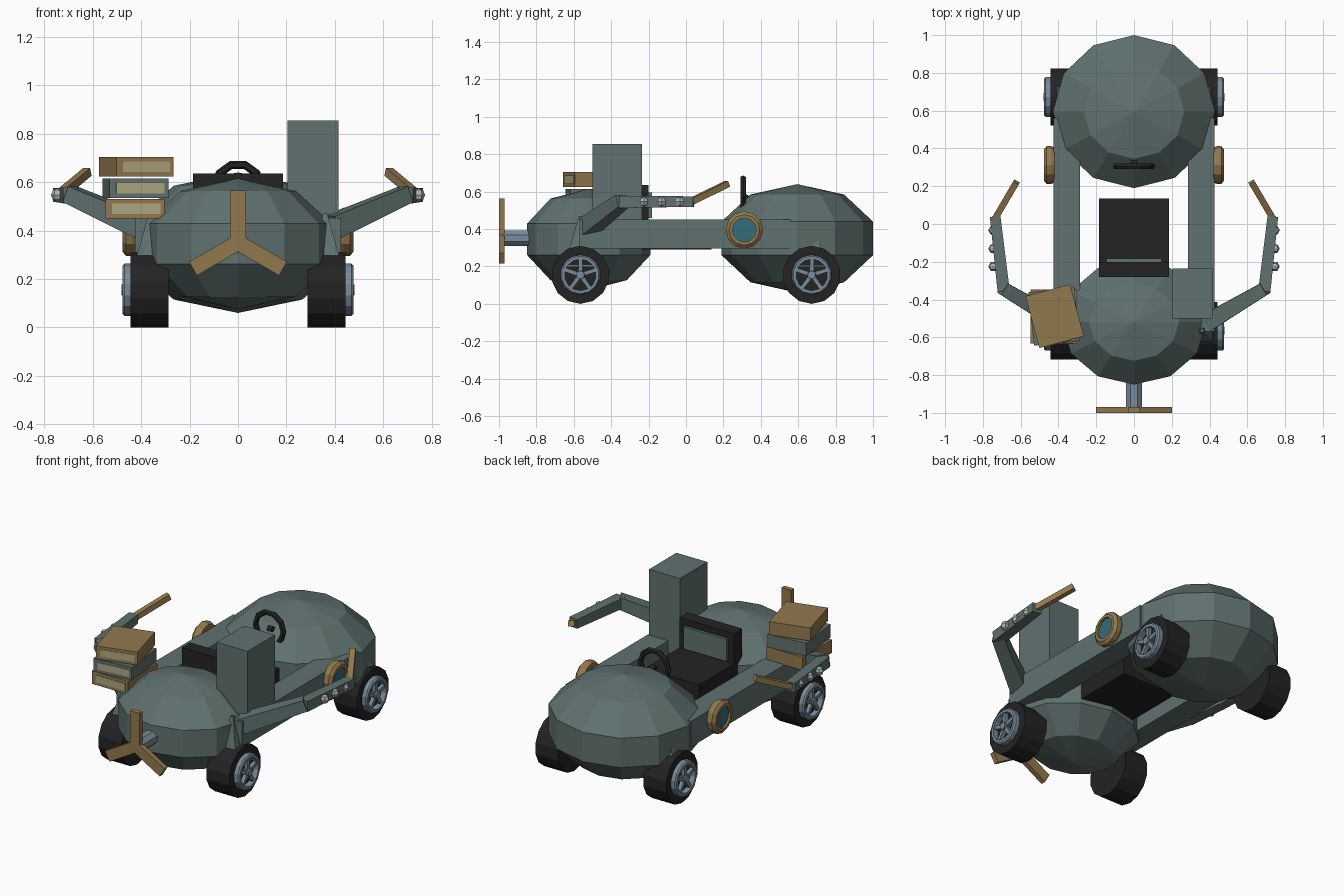
import bpy, bmesh, math
from mathutils import Vector, Matrix

if "Cube" in bpy.data.objects:
    bpy.data.objects.remove(bpy.data.objects["Cube"])

def mat(name, r, g, b):
    m = bpy.data.materials.new(name)
    m.diffuse_color = (r, g, b, 1)
    m.use_nodes = True
    m.node_tree.nodes["Principled BSDF"].inputs["Base Color"].default_value = m.diffuse_color
    return m

TEAL = mat("grey_teal", 0.115, 0.165, 0.16)
GOLD = mat("old_gold", 0.29, 0.19, 0.075)
BLACK = mat("black", 0.017, 0.017, 0.017)
STEEL = mat("blue_steel", 0.19, 0.26, 0.32)
GLASS = mat("blue_glass", 0.035, 0.15, 0.2)
SILVER = mat("silver", 0.42, 0.45, 0.47)
CREAM = mat("cream", 0.42, 0.38, 0.22)

def finish(name, bm, m):
    bmesh.ops.recalc_face_normals(bm, faces=bm.faces)
    me = bpy.data.meshes.new(name)
    bm.to_mesh(me)
    bm.free()
    me.materials.append(m)
    ob = bpy.data.objects.new(name, me)
    bpy.context.collection.objects.link(ob)
    return ob

def box(name, lo, hi, m, rot=None):
    """Box from min to max corner, optionally turned about its centre."""
    bm = bmesh.new()
    c = [(a + b) / 2 for a, b in zip(lo, hi)]
    s = [b - a for a, b in zip(lo, hi)]
    M = Matrix.Translation(c) @ (rot or Matrix()) @ Matrix.Diagonal((*s, 1))
    bmesh.ops.create_cube(bm, size=1, matrix=M)
    return finish(name, bm, m)

def ball(name, c, r, seg, rings, m):
    bm = bmesh.new()
    M = Matrix.Translation(c) @ Matrix.Diagonal((*r, 1)) @ Matrix.Rotation(math.pi / 2, 4, 'Z')
    bmesh.ops.create_uvsphere(bm, u_segments=seg, v_segments=rings, radius=1, matrix=M)
    return finish(name, bm, m)

def bar(name, a, b, w0, w1, m):
    """Square bar between two points, width w0 to w1."""
    a, b = Vector(a), Vector(b)
    d = (b - a).normalized()
    side = d.cross(Vector((0, 0, 1))).normalized()
    up = side.cross(d)
    bm = bmesh.new()
    ends = [[bm.verts.new(p + (side * i + up * j) * w / 2)
             for i, j in ((-1, -1), (1, -1), (1, 1), (-1, 1))] for p, w in ((a, w0), (b, w1))]
    for e in ends:
        bm.faces.new(e)
    for i in range(4):
        k = (i + 1) % 4
        bm.faces.new((ends[0][i], ends[0][k], ends[1][k], ends[1][i]))
    return finish(name, bm, m)

def lathe(name, c, s, prof, n, m, closed=False):
    """Turn (x, radius) points about an x axis through c; s flips the side."""
    bm = bmesh.new()
    rows = [[bm.verts.new((s * x, c[0] + r * math.sin(t), c[1] + r * math.cos(t)))
             for t in (2 * math.pi * i / n for i in range(n))] for x, r in prof]
    pairs = list(zip(rows, rows[1:]))
    if closed:
        pairs.append((rows[-1], rows[0]))
    else:
        bm.faces.new(rows[0])
        bm.faces.new(rows[-1])
    for p, q in pairs:
        for i in range(n):
            k = (i + 1) % n
            bm.faces.new((p[i], p[k], q[k], q[i]))
    return finish(name, bm, m)

# two faceted body pods
ball("front_pod", (0, -0.52, 0.345), (0.405, 0.347, 0.27), 12, 5, TEAL)
ball("rear_pod", (0, 0.595, 0.35), (0.452, 0.426, 0.29), 12, 5, TEAL)

# propeller and shaft
bm = bmesh.new()
bmesh.ops.create_cone(bm, cap_ends=True, segments=8, radius1=0.045, radius2=0.045, depth=0.2,
                      matrix=Matrix.Translation((0, -0.88, 0.35)) @ Matrix.Rotation(math.pi / 2, 4, 'X')
                      @ Matrix.Rotation(math.pi / 8, 4, 'Z'))
finish("propeller_shaft", bm, STEEL)
for i in range(3):
    t = math.radians(90 + 120 * i)
    bm = bmesh.new()
    M = (Matrix.Translation((0, -0.985, 0.35)) @ Matrix.Rotation(-t, 4, 'Y')
         @ Matrix.Translation((0.107, 0, 0)) @ Matrix.Diagonal((0.215, 0.03, 0.065, 1)))
    bmesh.ops.create_cube(bm, size=1, matrix=M)
    finish("propeller_blade", bm, GOLD)

# seat
box("seat_base", (-0.185, -0.21, 0.29), (0.185, 0.135, 0.45), BLACK)
box("seat_back", (-0.185, -0.28, 0.29), (0.185, -0.2, 0.635), BLACK)
box("seat_panel", (-0.145, -0.2, 0.46), (0.145, -0.183, 0.595), TEAL)

# steering wheel
bpy.ops.mesh.primitive_torus_add(major_segments=10, minor_segments=6, major_radius=0.095,
                                 minor_radius=0.017, location=(0, 0.305, 0.58),
                                 rotation=(math.pi / 2, 0, 0))
wheel = bpy.context.object
wheel.name = "steering_wheel"
wheel.data.materials.append(BLACK)
bar("steering_column", (0, 0.305, 0.58), (0, 0.42, 0.5), 0.03, 0.03, BLACK)

# tall tank on one side
box("tank", (0.205, -0.5, 0.38), (0.415, -0.235, 0.855), TEAL)

for s in (-1, 1):
    # side rail
    x0, x1 = sorted((s * 0.285, s * 0.425))
    box("side_rail", (x0, -0.57, 0.295), (x1, 0.56, 0.452), TEAL)

    # wheels with five spokes, and the struts above them
    for y, top in ((-0.565, 0.47), (0.672, 0.43)):
        c = (y, 0.155)
        lathe("tyre", c, s, [(0.287, 0.155), (0.443, 0.155)], 14, BLACK)
        lathe("wheel_rim", c, s, [(0.43, 0.108), (0.468, 0.108), (0.476, 0.1), (0.476, 0.084), (0.43, 0.084)],
              14, STEEL, True)
        lathe("wheel_hub", c, s, [(0.43, 0.026), (0.48, 0.022)], 10, STEEL)
        for i in range(5):
            t = 2 * math.pi * i / 5
            bar("wheel_spoke", (s * 0.458, y, 0.155),
                (s * 0.458, y + 0.09 * math.sin(t + 0.01), 0.155 + 0.09 * math.cos(t + 0.01)),
                0.024, 0.02, STEEL)
        bm = bmesh.new()
        bmesh.ops.create_cone(bm, cap_ends=True, segments=4, radius1=0.12, radius2=0.012, depth=top - 0.2,
                              matrix=Matrix.Translation((s * 0.36, y, (top + 0.2) / 2))
                              @ Matrix.Rotation(math.pi / 4, 4, 'Z'))
        finish("wheel_strut", bm, TEAL)

    # side lamp
    c = (0.312, 0.395)
    lathe("lamp_ring", c, s, [(0.42, 0.092), (0.438, 0.1), (0.462, 0.1), (0.477, 0.082), (0.477, 0.064), (0.42, 0.064)],
          12, GOLD, True)
    lathe("lamp_glass", c, s, [(0.42, 0.066), (0.464, 0.066)], 12, GLASS)

    # bent arm with studs and gold tip
    bar("upper_arm", (s * 0.39, -0.52, 0.415), (s * 0.695, -0.34, 0.55), 0.095, 0.07, TEAL)
    bar("fore_arm", (s * 0.69, -0.355, 0.545), (s * 0.735, 0.04, 0.547), 0.065, 0.056, TEAL)
    bar("arm_tip", (s * 0.735, 0.03, 0.548), (s * 0.622, 0.222, 0.642), 0.034, 0.034, GOLD)
    for y in (-0.225, -0.13, -0.033):
        ball("arm_stud", (s * 0.746, y, 0.547), (0.026, 0.026, 0.028), 6, 4, SILVER)

# stack of three books, pages facing forward
for x, y, z, deg, m in ((-0.425, -0.49, 0.45, 0, GOLD), (-0.423, -0.49, 0.535, 6, TEAL),
                        (-0.42, -0.488, 0.624, 15, GOLD)):
    R = Matrix.Rotation(math.radians(deg), 4, 'Z')
    box("book_cover", (x - 0.122, y - 0.142, z), (x + 0.122, y + 0.142, z + 0.08), m, R)
    p = R @ Vector((0.005, -0.142, 0))
    x, y = x + p.x, y + p.y
    box("book_pages", (x - 0.1, y - 0.003, z + 0.018), (x + 0.1, y + 0.003, z + 0.062), CREAM, R)
